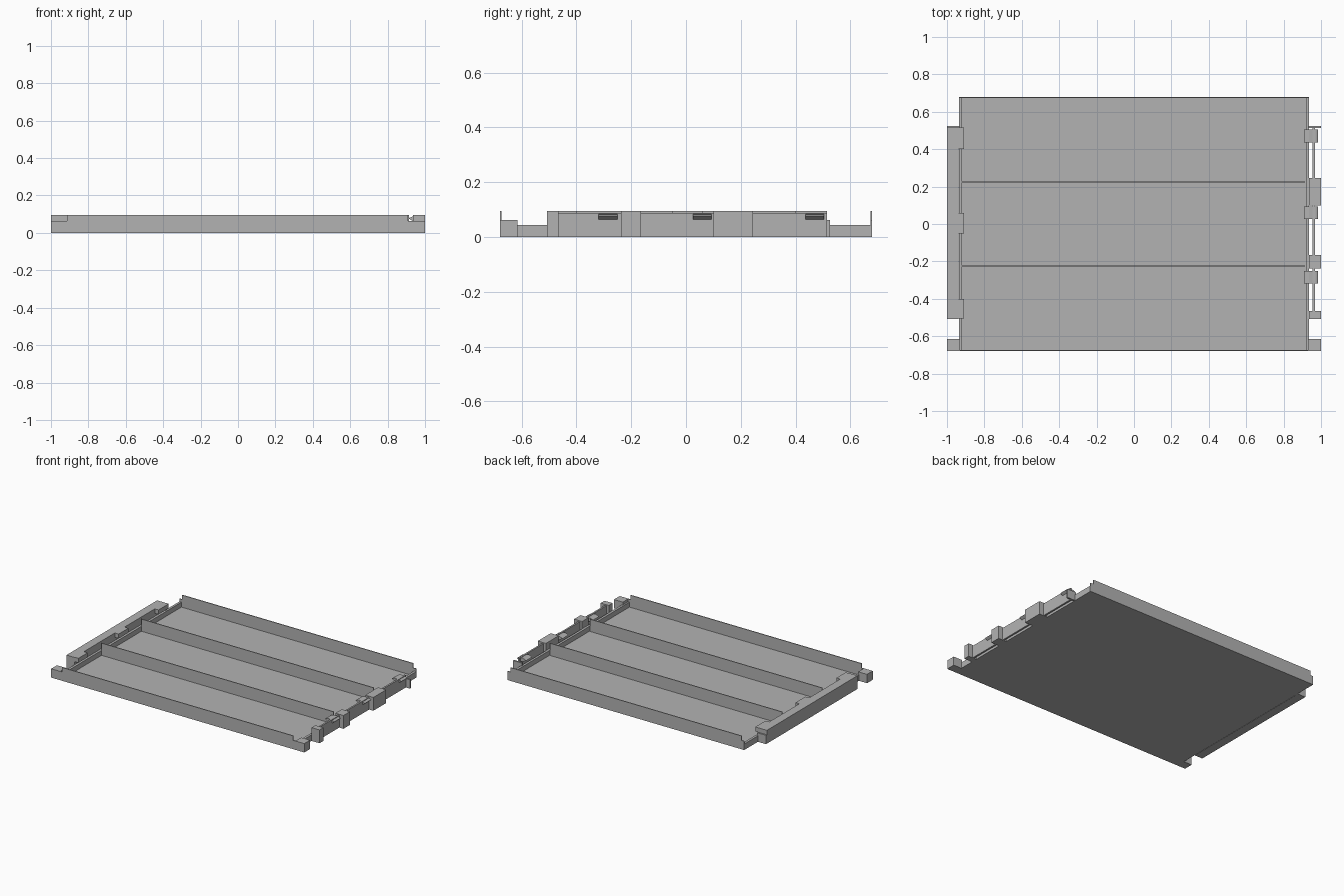
import bpy, bmesh

if "Cube" in bpy.data.objects:
    bpy.data.objects.remove(bpy.data.objects["Cube"])

gray = bpy.data.materials.new("plain gray")
gray.diffuse_color = (0.45, 0.45, 0.45, 1)
gray.use_nodes = True
gray.node_tree.nodes["Principled BSDF"].inputs["Base Color"].default_value = gray.diffuse_color


def prism(name, profile, axis, a, b):
    """Extrude a 2D profile along axis ('x': profile is y,z / 'y': profile is x,z)."""
    place = (lambda p, t: (t, p[0], p[1])) if axis == 'x' else (lambda p, t: (p[0], t, p[1]))
    bm = bmesh.new()
    low = [bm.verts.new(place(p, a)) for p in profile]
    high = [bm.verts.new(place(p, b)) for p in profile]
    n = len(profile)
    bm.faces.new(low)
    bm.faces.new(high[::-1])
    for i in range(n):
        bm.faces.new((low[i], high[i], high[(i + 1) % n], low[(i + 1) % n]))
    bmesh.ops.recalc_face_normals(bm, faces=bm.faces)
    mesh = bpy.data.meshes.new(name)
    bm.to_mesh(mesh)
    bm.free()
    mesh.materials.append(gray)
    obj = bpy.data.objects.new(name, mesh)
    bpy.context.collection.objects.link(obj)
    return obj


def box(name, x0, x1, y0, y1, z0, z1):
    return prism(name, [(x0, z0), (x1, z0), (x1, z1), (x0, z1)], 'y', y0, y1)


# Tray floor
box("floor", -0.935, 0.935, -0.68, 0.68, 0, 0.008)

# Long outer walls, stepped down at both ends
step = [(-0.935, 0), (0.935, 0), (0.935, 0.063), (0.91, 0.063), (0.91, 0.095),
        (-0.915, 0.095), (-0.915, 0.063), (-0.935, 0.063)]
prism("front_wall", step, 'y', -0.68, -0.674)
prism("back_wall", step, 'y', 0.674, 0.68)

# Dividers between the three bays
for y in (-0.225, 0.225):
    box("divider", -0.92, 0.915, y - 0.003, y + 0.003, 0.006, 0.095)

# Low end walls and front corner blocks
for s in (-1, 1):
    x0, x1 = sorted((s * 0.919, s * 0.936))
    box("end_wall", x0, x1, -0.676, 0.676, 0, 0.043)
    x0, x1 = sorted((s * 0.93, s))
    box("corner_block", x0, x1, -0.68, -0.615, 0, 0.063)

# Left latch bar with inward tabs
box("latch_bar", -1, -0.938, -0.508, 0.515, 0, 0.095)
box("latch_bar_lip", -1, -0.93, 0.51, 0.525, 0, 0.063)
for y0, y1 in ((-0.505, -0.40), (-0.05, 0.06), (0.40, 0.515)):
    box("latch_tab", -0.94, -0.908, y0, y1, 0.063, 0.095)

# Right brackets joined by a thin spring strip
for y0, y1 in ((-0.508, -0.465), (-0.238, -0.165), (0.10, 0.245)):
    box("bracket", 0.936, 1, y0, y1, 0, 0.095)
box("end_bracket", 0.93, 1, 0.513, 0.525, 0, 0.063)
box("spring_strip", 0.955, 0.967, -0.47, 0.515, 0, 0.088)

# Hooks overhanging the spring strip, undercut on the outside
hook = [(0.91, 0.078), (0.935, 0.063), (0.96, 0.058), (0.985, 0.076), (0.975, 0.082), (0.935, 0.088)]
for y in (-0.285, 0.06, 0.47):
    prism("hook", hook, 'y', y - 0.034, y + 0.034)
